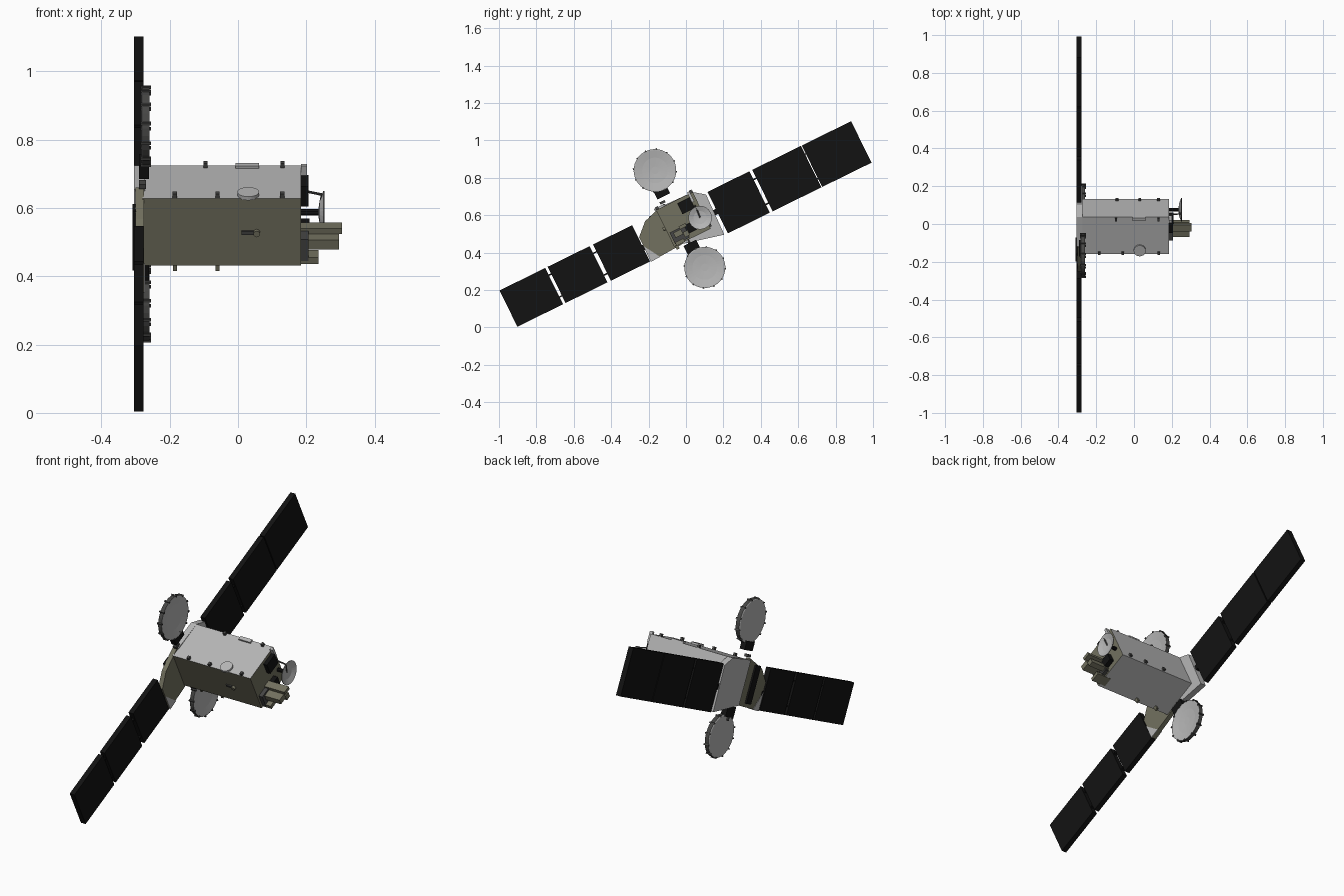
import bpy, bmesh, math
from mathutils import Matrix, Vector

if "Cube" in bpy.data.objects:
    bpy.data.objects.remove(bpy.data.objects["Cube"])

# The whole craft is rolled about x; parts are laid out as (x, a along wings, b across wings)
FRAME = Matrix.Translation((0, 0, 0.55)) @ Matrix.Rotation(math.radians(26.2), 4, 'X')


def material(name, rgb):
    m = bpy.data.materials.new(name)
    m.diffuse_color = (*rgb, 1)
    m.use_nodes = True
    m.node_tree.nodes["Principled BSDF"].inputs["Base Color"].default_value = m.diffuse_color
    return m


GREY = material("light_grey", (0.47, 0.47, 0.47))
OLIVE = material("olive_foil", (0.17, 0.165, 0.115))
BLACK = material("solar_black", (0.006, 0.006, 0.006))
DARK = material("dark_grey", (0.06, 0.06, 0.058))


def finish(name, bm, *mats):
    bmesh.ops.recalc_face_normals(bm, faces=bm.faces)
    me = bpy.data.meshes.new(name)
    bm.to_mesh(me)
    bm.free()
    for m in mats:
        me.materials.append(m)
    ob = bpy.data.objects.new(name, me)
    bpy.context.collection.objects.link(ob)
    ob.matrix_world = FRAME
    return ob


def prism(name, pts, x0, x1, mat):
    """Extrude an (a, b) outline from x0 to x1."""
    bm = bmesh.new()
    f = bm.faces.new([bm.verts.new((x0, a, b)) for a, b in pts])
    ext = bmesh.ops.extrude_face_region(bm, geom=[f])
    bmesh.ops.translate(bm, vec=(x1 - x0, 0, 0),
                        verts=[v for v in ext["geom"] if isinstance(v, bmesh.types.BMVert)])
    return finish(name, bm, mat)


def box(name, x, a, b, mat):
    return prism(name, [(a[0], b[0]), (a[1], b[0]), (a[1], b[1]), (a[0], b[1])], x[0], x[1], mat)


def cbox(name, c, s, mat):
    return box(name, *[(p - q / 2, p + q / 2) for p, q in zip(c, s)], mat)


def rod(name, p, q, r, mat, n=8):
    p, q = Vector(p), Vector(q)
    bm = bmesh.new()
    rot = (q - p).to_track_quat('Z', 'Y').to_matrix().to_4x4()
    bmesh.ops.create_cone(bm, cap_ends=True, segments=n, radius1=r, radius2=r,
                          depth=(q - p).length, matrix=Matrix.Translation((p + q) / 2) @ rot)
    return finish(name, bm, mat)


def dish(name, a, b, profile, n=32):
    """Lathe (radius, x) about x; the outer rim band is dark."""
    bm = bmesh.new()
    rmax = max(r for r, _ in profile)
    rings = [[bm.verts.new((x, a + r * math.cos(t * math.tau / n), b + r * math.sin(t * math.tau / n)))
              for t in range(n)] for r, x in profile]
    for lo, hi, p, q in zip(rings, rings[1:], profile, profile[1:]):
        for i in range(n):
            f = bm.faces.new((lo[i], lo[(i + 1) % n], hi[(i + 1) % n], hi[i]))
            f.material_index = int(p[0] == q[0] == rmax)
    bm.faces.new(rings[0])
    bm.faces.new(rings[-1])
    return finish(name, bm, GREY, DARK)


# Solar wings: three panels on each side, joined by hinges
lower = [(-1.05, -0.778), (-0.763, -0.513), (-0.493, -0.26)]
upper = [(0.18, 0.43), (0.447, 0.737), (0.742, 1.036)]
for side, spans, b in (("lower", lower, (-0.092, 0.124)), ("upper", upper, (-0.141, 0.106))):
    for i, a in enumerate(spans):
        box(f"{side}_solar_panel_{i}", (-0.305, -0.277), a, b, BLACK)
    for i in range(2):
        for t in (0.2, 0.8):
            cbox(f"{side}_panel_hinge_{i}", (-0.291, (spans[i][1] + spans[i + 1][0]) / 2,
                 b[0] + t * (b[1] - b[0])), (0.016, 0.03, 0.008), BLACK)

# Body: grey foil with one olive side
body = box("body", (-0.28, 0.185), (-0.109, 0.109), (-0.078, 0.14), GREY)
body.data.materials.append(OLIVE)
for f in body.data.polygons:
    f.material_index = int(f.normal.y < -0.5 or f.normal.x > 0.5)

# Rear deck and the yokes that carry the wings
prism("rear_deck", [(-0.06, -0.085), (0.16, -0.139), (0.167, 0.097), (0.109, 0.14), (-0.06, 0.145)],
      -0.305, -0.272, GREY)
prism("lower_yoke", [(-0.06, -0.085), (-0.255, -0.095), (-0.255, 0.05), (-0.189, 0.112), (-0.06, 0.152)],
      -0.3, -0.275, OLIVE)
for x in (-0.302, -0.275):
    prism("yoke_corner_patch", [(-0.2, -0.094), (-0.256, -0.096), (-0.256, 0.0)], x, x + 0.003, GREY)
box("rear_dark_panel", (-0.309, -0.299), (-0.16, -0.115), (-0.07, 0.125), BLACK)
for a in (-0.258, 0.172):
    cbox("wing_root_hinge", (-0.291, a, -0.01), (0.02, 0.03, 0.03), BLACK)

# Two big reflectors and their brackets
for name, a, b, r in (("upper", -0.021, 0.333, 0.114), ("lower", -0.011, -0.25, 0.11)):
    dish(f"{name}_reflector", a, b, [(0.02, -0.268), (r * 0.6, -0.265), (r * 0.95, -0.259),
         (r, -0.259), (r, -0.28), (r * 0.95, -0.283), (0.02, -0.28)])
    s = 1 if b > 0 else -1
    for i in range(12):
        t = i * math.tau / 12
        cbox(f"{name}_rim_clip", (-0.27, a + r * math.cos(t), b + r * math.sin(t)),
             (0.03, 0.008, 0.008), DARK)
cbox("upper_bracket", (-0.275, -0.04, 0.21), (0.03, 0.075, 0.045), BLACK)
cbox("upper_bracket_foot", (-0.28, -0.06, 0.162), (0.02, 0.03, 0.014), DARK)
cbox("lower_bracket", (-0.275, -0.025, -0.124), (0.03, 0.075, 0.055), BLACK)
rod("lower_bracket_arm", (-0.28, -0.025, -0.07), (-0.28, -0.025, -0.17), 0.01, DARK)

# Small dish and its feed on the nose
dish("nose_dish", 0.084, 0.0, [(0.008, 0.235), (0.035, 0.239), (0.063, 0.25), (0.063, 0.253),
     (0.035, 0.243), (0.008, 0.24)], 24)
rod("nose_dish_post", (0.185, 0.084, 0.0), (0.238, 0.084, 0.0), 0.01, BLACK)
rod("nose_dish_strut", (0.185, 0.088, 0.07), (0.25, 0.088, 0.055), 0.004, DARK)
rod("nose_dish_tie", (0.246, 0.088, 0.055), (0.238, 0.084, 0.0), 0.004, DARK)
cbox("upper_nose_box", (0.195, 0.045, 0.09), (0.022, 0.075, 0.065), BLACK)
cbox("lower_nose_box", (0.197, 0.015, -0.025), (0.026, 0.055, 0.05), BLACK)
cbox("nose_mast", (0.193, 0.088, 0.122), (0.018, 0.014, 0.06), GREY)

# Olive feed horns on the nose
cbox("long_horn", (0.245, -0.02, 0.0), (0.12, 0.04, 0.018), OLIVE)
cbox("wide_horn", (0.24, -0.058, -0.025), (0.11, 0.045, 0.03), OLIVE)
cbox("square_horn", (0.24, -0.02, -0.045), (0.11, 0.028, 0.03), OLIVE)
cbox("short_horn", (0.193, -0.07, -0.07), (0.085, 0.05, 0.02), OLIVE)
cbox("horn_mount", (0.195, -0.055, -0.035), (0.022, 0.085, 0.07), DARK)

# Small fittings along the body edges
for x in (-0.185, -0.06, 0.13):
    cbox("upper_left_fitting", (x, -0.1, 0.146), (0.013, 0.016, 0.018), DARK)
for x in (-0.095, 0.13):
    cbox("top_fitting", (x, 0.1, 0.146), (0.012, 0.016, 0.018), DARK)
for x in (-0.185, -0.06):
    cbox("bottom_fitting", (x, -0.095, -0.088), (0.012, 0.016, 0.024), OLIVE)
for x in (-0.09, 0.03, 0.13):
    cbox("right_fitting", (x, 0.114, -0.06), (0.014, 0.012, 0.016), DARK)
cbox("top_sensor", (0.027, 0.1, 0.143), (0.07, 0.02, 0.012), GREY)
rod("left_sensor", (0.03, -0.085, 0.138), (0.03, -0.085, 0.15), 0.032, GREY, 20)
cbox("side_thruster_plate", (0.035, -0.112, 0.03), (0.05, 0.006, 0.012), DARK)
rod("side_thruster", (0.055, -0.108, 0.03), (0.055, -0.122, 0.03), 0.01, OLIVE, 12)
